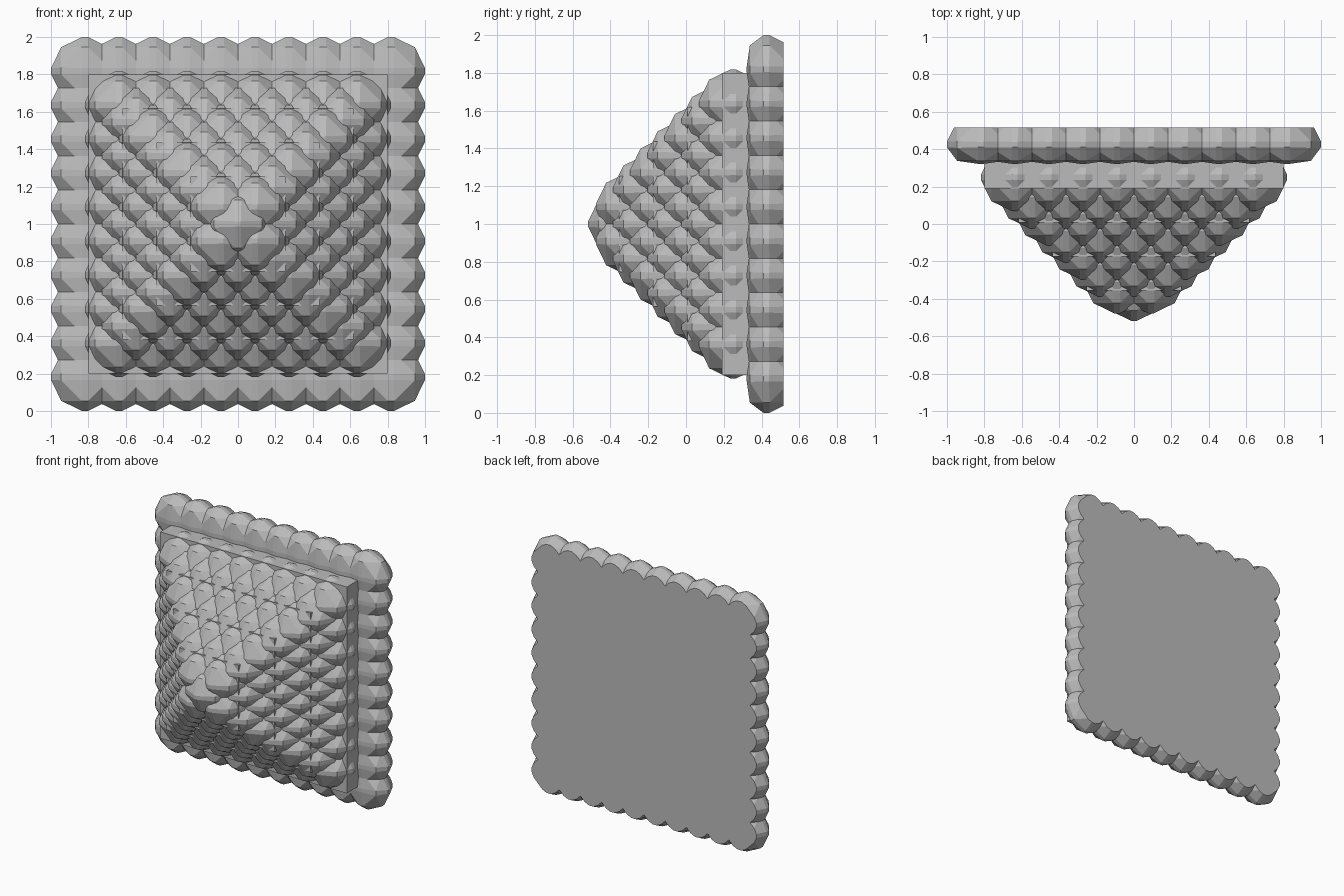
import bpy
import bmesh
from itertools import product
from mathutils import Vector, Matrix

if "Cube" in bpy.data.objects:
    bpy.data.objects.remove(bpy.data.objects["Cube"], do_unlink=True)

PITCH = 2 / 11      # stud spacing, stud radius and depth of one tier
FRAME_Y = 0.425
BACK = 0.09         # frame half thickness

grey = bpy.data.materials.new("stone_grey")
grey.use_nodes = True
colour = (0.5, 0.5, 0.5, 1)
grey.diffuse_color = colour
grey.node_tree.nodes["Principled BSDF"].inputs["Base Color"].default_value = colour


def finish(bm, name):
    mesh = bpy.data.meshes.new(name)
    bmesh.ops.recalc_face_normals(bm, faces=bm.faces[:])
    bm.to_mesh(mesh)
    bm.free()
    mesh.materials.append(grey)
    obj = bpy.data.objects.new(name, mesh)
    bpy.context.collection.objects.link(obj)
    return obj


def stud_points():
    """Corner points of a faceted ball with a tiny square on each axis."""
    points = set()
    for a, b, c in ((1, 0.08, 0.08), (0.7, 0.7, 0.1)):
        for p in ((a, b, c), (b, c, a), (c, a, b)):
            for s in product((-1, 1), repeat=3):
                points.add(tuple(u * v for u, v in zip(p, s)))
    return [Vector(p) * PITCH for p in sorted(points)]


def stud_mesh(flatten):
    bm = bmesh.new()
    for p in stud_points():
        # frame studs have a shallow front and a flat back
        if flatten and p.y < -0.07:
            p.y = -0.07 + (p.y + 0.07) * 0.3
        bm.verts.new(p)
    bmesh.ops.convex_hull(bm, input=bm.verts[:])
    unused = [v for v in bm.verts if not v.link_faces]
    bmesh.ops.delete(bm, geom=unused, context="VERTS")
    bmesh.ops.dissolve_limit(bm, angle_limit=0.02, verts=bm.verts[:], edges=bm.edges[:])
    if flatten:
        cut = bmesh.ops.bisect_plane(
            bm, geom=bm.verts[:] + bm.edges[:] + bm.faces[:],
            plane_co=(0, BACK, 0), plane_no=(0, 1, 0), clear_outer=True)
        rim = [e for e in cut["geom_cut"] if isinstance(e, bmesh.types.BMEdge)]
        bmesh.ops.contextual_create(bm, geom=rim)
    mesh = bpy.data.meshes.new("stud")
    bm.to_mesh(mesh)
    bm.free()
    return mesh


def add_studs(name, stud, centres):
    bm = bmesh.new()
    for c in centres:
        start = len(bm.verts)
        bm.from_mesh(stud)
        bm.verts.ensure_lookup_table()
        bmesh.ops.translate(bm, verts=bm.verts[start:], vec=c)
    finish(bm, name)


def ring(count, y):
    """Centres of a square ring with count studs on each side."""
    last = count - 1
    return [((i - last / 2) * PITCH, y, 1 + (j - last / 2) * PITCH)
            for i in range(count) for j in range(count)
            if i in (0, last) or j in (0, last)]


def slab(name, half, front, back):
    bm = bmesh.new()
    place = Matrix.Translation((0, (front + back) / 2, 1))
    size = Matrix.Diagonal((2 * half, back - front, 2 * half, 1))
    bmesh.ops.create_cube(bm, size=1, matrix=place @ size)
    finish(bm, name)


# studded border frame and flat back
frame_stud = stud_mesh(True)
add_studs("border_frame", frame_stud, ring(10, FRAME_Y))
slab("back_plate", 0.88, 0.37, FRAME_Y + BACK)

# stepped core, whose corners just show along the ridges
for k in range(4):
    front = 0.19 - k * PITCH
    slab(f"core_step_{k + 1}", 0.8 - k * PITCH, front, front + PITCH)

# pyramid rows, staggered so the studs nest
stud = stud_mesh(False)
for count in range(8, 1, -1):
    add_studs(f"pyramid_row_{9 - count}", stud, ring(count, 0.25 - (8 - count) * PITCH / 2))

# blunt tip
add_studs("pyramid_tip", stud, ring(1, -0.336))

for mesh in (frame_stud, stud):
    bpy.data.meshes.remove(mesh)
